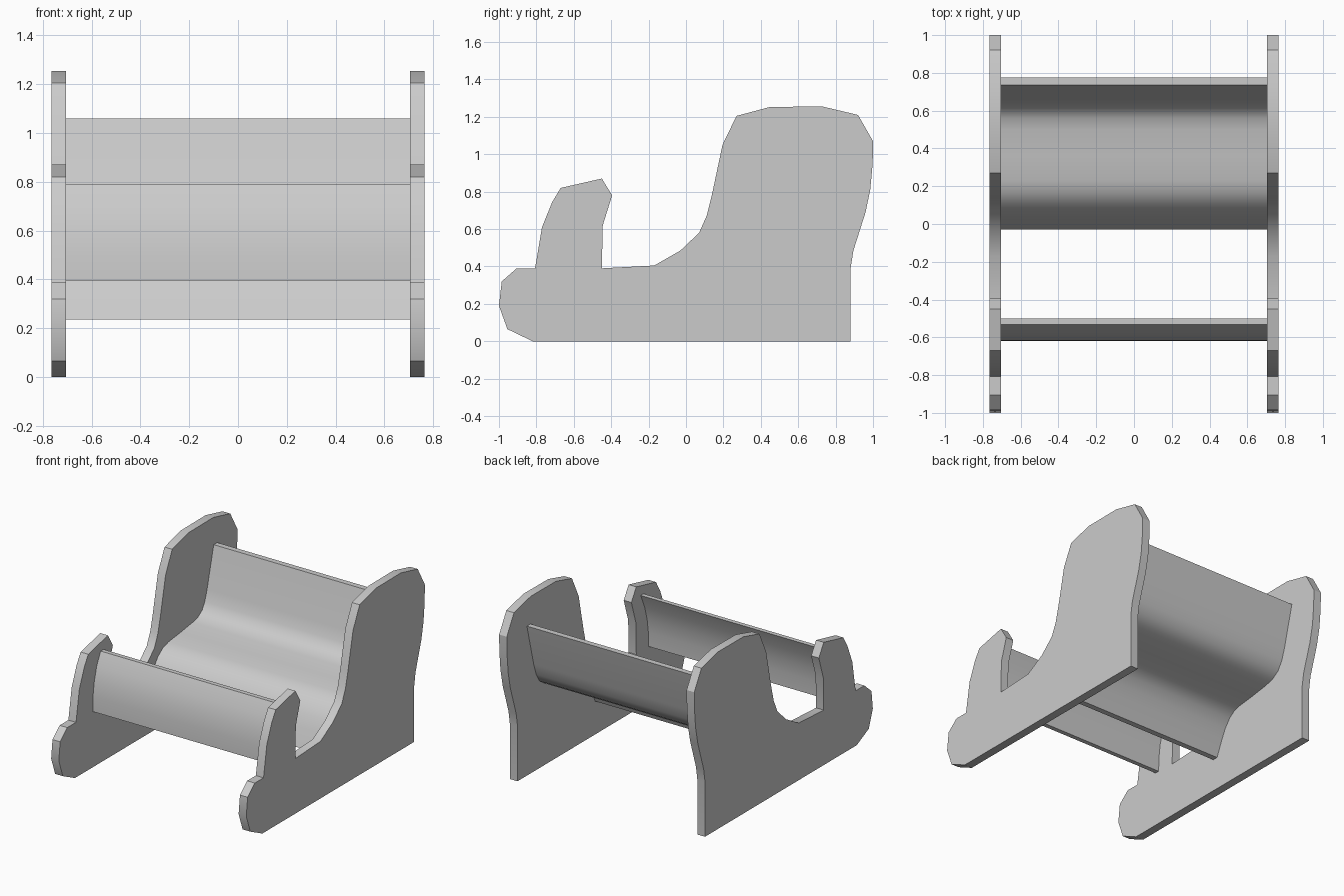
import bpy, bmesh, math
from mathutils import Vector

if "Cube" in bpy.data.objects:
    bpy.data.objects.remove(bpy.data.objects["Cube"])


def extrude_profile(name, profile, x0, x1):
    """Prism from a (y, z) outline, spanning x0..x1."""
    bm = bmesh.new()
    face = bm.faces.new([bm.verts.new((x0, y, z)) for y, z in profile])
    res = bmesh.ops.extrude_face_region(bm, geom=[face])
    verts = [g for g in res["geom"] if isinstance(g, bmesh.types.BMVert)]
    bmesh.ops.translate(bm, verts=verts, vec=(x1 - x0, 0, 0))
    bmesh.ops.recalc_face_normals(bm, faces=bm.faces)
    mesh = bpy.data.meshes.new(name)
    bm.to_mesh(mesh)
    bm.free()
    obj = bpy.data.objects.new(name, mesh)
    bpy.context.collection.objects.link(obj)
    bpy.ops.object.select_all(action='DESELECT')
    obj.select_set(True)
    bpy.context.view_layer.objects.active = obj
    bpy.ops.object.shade_smooth_by_angle(angle=math.radians(28))
    return obj


def thicken(line, t):
    """Closed outline: bent line (low front to high back) plus its offset behind."""
    pts = [Vector(p) for p in line]
    back = []
    for i, p in enumerate(pts):
        if i in (0, len(pts) - 1):
            n = Vector((1, 0))          # ends are cut level
        else:
            d = (pts[i + 1] - pts[i]).normalized() + (pts[i] - pts[i - 1]).normalized()
            n = Vector((d.y, -d.x)).normalized()
        back.append(p + n * t)
    return [tuple(p) for p in pts + back[::-1]]


INNER, OUTER = 0.705, 0.765

# Side panels
side = [(-0.82, 0), (0.88, 0), (0.88, 0.39), (0.895, 0.485), (0.96, 0.69),
        (0.985, 0.81), (0.998, 0.95), (1.0, 1.07), (0.92, 1.21), (0.73, 1.255),
        (0.45, 1.253), (0.27, 1.205), (0.195, 1.05), (0.14, 0.79), (0.11, 0.67),
        (0.07, 0.58), (-0.03, 0.485), (-0.17, 0.405), (-0.45, 0.39),
        (-0.445, 0.62), (-0.395, 0.78), (-0.45, 0.87), (-0.67, 0.82),
        (-0.715, 0.745), (-0.77, 0.61), (-0.807, 0.39), (-0.905, 0.39),
        (-0.985, 0.32), (-1.0, 0.19), (-0.955, 0.065)]
for label, s in (("left", -1), ("right", 1)):
    extrude_profile(label + "_side_panel", side, s * INNER, s * OUTER)

# Curved seat and backrest sheet
seat = [(-0.03, 0.235), (0.02, 0.36), (0.06, 0.44), (0.11, 0.505), (0.165, 0.545),
        (0.23, 0.565), (0.36, 0.58), (0.50, 0.60), (0.56, 0.615), (0.605, 0.645),
        (0.635, 0.695), (0.66, 0.77), (0.735, 1.06)]
extrude_profile("seat_and_backrest", thicken(seat, 0.04), -INNER, INNER)

# Curved front panel
front = [(-0.62, 0.395), (-0.617, 0.5), (-0.603, 0.6), (-0.575, 0.7), (-0.532, 0.79)]
extrude_profile("front_panel", thicken(front, 0.032), -INNER, INNER)
